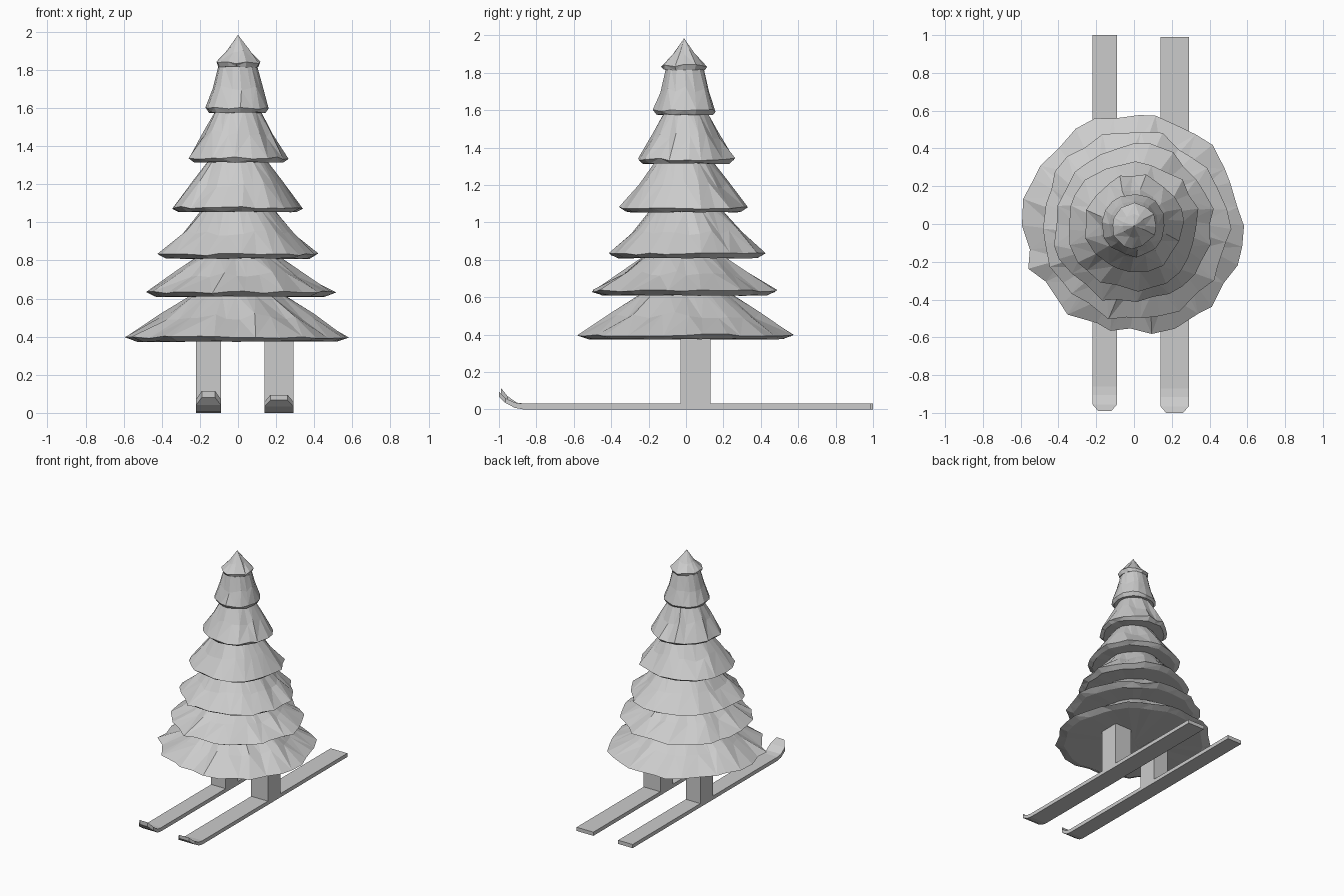
import bpy, bmesh, math, random

random.seed(7)
cube = bpy.data.objects.get("Cube")
if cube:
    bpy.data.objects.remove(cube, do_unlink=True)

grey = bpy.data.materials.new("plain grey")
grey.use_nodes = True
GREY = (0.6, 0.6, 0.6, 1)
grey.diffuse_color = GREY
grey.node_tree.nodes["Principled BSDF"].inputs["Base Color"].default_value = GREY


def finish(name, bm):
    """Turn a bmesh into a flat shaded grey object."""
    bmesh.ops.recalc_face_normals(bm, faces=bm.faces)
    mesh = bpy.data.meshes.new(name)
    bm.to_mesh(mesh)
    bm.free()
    mesh.materials.append(grey)
    obj = bpy.data.objects.new(name, mesh)
    bpy.context.collection.objects.link(obj)
    return obj


def loft(bm, lower, upper):
    """Join two closed rings of equal length with triangles."""
    n = len(lower)
    for i in range(n):
        j = (i + 1) % n
        if i % 2:
            bm.faces.new((lower[i], lower[j], upper[j]))
            bm.faces.new((lower[i], upper[j], upper[i]))
        else:
            bm.faces.new((lower[i], lower[j], upper[i]))
            bm.faces.new((lower[j], upper[j], upper[i]))


def branch_tier(name, bottom, radius, top, top_radius, sides, cy):
    """Ragged skirt of branches with a tucked-under rim."""
    bm = bmesh.new()
    angles = [(i + random.uniform(-0.25, 0.25)) * math.tau / sides for i in range(sides)]
    bulge = [random.uniform(0.91, 1.0) for _ in angles]
    lift = 0.022

    def ring(r, z, rough, wobble, twist=0):
        verts = []
        for a, b in zip(angles, bulge):
            rr = r * (1 + (b - 0.96) * rough)
            zz = z + random.uniform(-wobble, wobble)
            verts.append(bm.verts.new((rr * math.cos(a + twist), cy + rr * math.sin(a + twist), zz)))
        return verts

    height = top - bottom
    under = ring(radius * 0.88, bottom, 0.8, 0.003)
    rim = ring(radius * 0.98, bottom + lift, 1.1, 0.007)
    middle = ring(radius * 0.48 + top_radius * 0.48, bottom + height * 0.53, 0.8, height * 0.07, 0.06)
    crown = ring(top_radius, top, 0.5, 0)
    loft(bm, under, rim)
    loft(bm, rim, middle)
    loft(bm, middle, crown)
    # Close the underside and the top with fans
    for loop, z in ((under, bottom), (crown, top + 0.01)):
        hub = bm.verts.new((0, cy, z))
        for i in range(sides):
            bm.faces.new((loop[i], loop[(i + 1) % sides], hub))
    return finish(name, bm)


# Stacked branches: bottom, radius, top, top radius, sides, y offset
tiers = [
    (0.375, 0.595, 0.62, 0.24, 32, 0),
    (0.61, 0.505, 0.83, 0.20, 30, -0.01),
    (0.81, 0.43, 1.07, 0.19, 28, 0),
    (1.055, 0.35, 1.33, 0.15, 24, -0.01),
    (1.315, 0.265, 1.60, 0.11, 20, 0),
    (1.575, 0.172, 1.83, 0.10, 16, -0.005),
    (1.815, 0.122, 1.975, 0.006, 12, -0.01),
]
for number, tier in enumerate(tiers, 1):
    branch_tier(f"branch_tier_{number}", *tier)


def ski(name, x0, x1, front, back, tip):
    """Flat runner with an upturned, clipped nose."""
    bm = bmesh.new()
    # Each station: y, underside z, top z, corner clip
    stations = [
        (back, 0, 0.03, 0), (front + 0.13, 0, 0.03, 0),
        (front + 0.085, 0.008, 0.036, 0), (front + 0.035, tip * 0.36, tip * 0.62, 0),
        (front, tip * 0.7, tip, 0.03),
    ]
    rings = [[bm.verts.new(p) for p in ((x0 + c, y, lo), (x1 - c, y, lo), (x1 - c, y, hi), (x0 + c, y, hi))]
             for y, lo, hi, c in stations]
    for a, b in zip(rings, rings[1:]):
        for i in range(4):
            j = (i + 1) % 4
            bm.faces.new((a[i], a[j], b[j], b[i]))
    bm.faces.new(rings[0])
    bm.faces.new(rings[-1])
    return finish(name, bm)


def post(name, x0, x1):
    """Square trunk leg standing on a ski."""
    bm = bmesh.new()
    bmesh.ops.create_cube(bm, size=1)
    y0, y1, z0, z1 = -0.03, 0.13, 0.02, 0.42
    bmesh.ops.scale(bm, vec=(x1 - x0, y1 - y0, z1 - z0), verts=bm.verts)
    bmesh.ops.translate(bm, vec=((x0 + x1) / 2, (y0 + y1) / 2, (z0 + z1) / 2), verts=bm.verts)
    return finish(name, bm)


# Skis and legs
for side, x0, x1, front, back, tip in (
    ("left", 0.14, 0.29, -1.0, 0.99, 0.095),
    ("right", -0.22, -0.09, -0.99, 1.0, 0.115),
):
    ski(side + "_ski", x0, x1, front, back, tip)
    post(side + "_leg", x0, x1)
